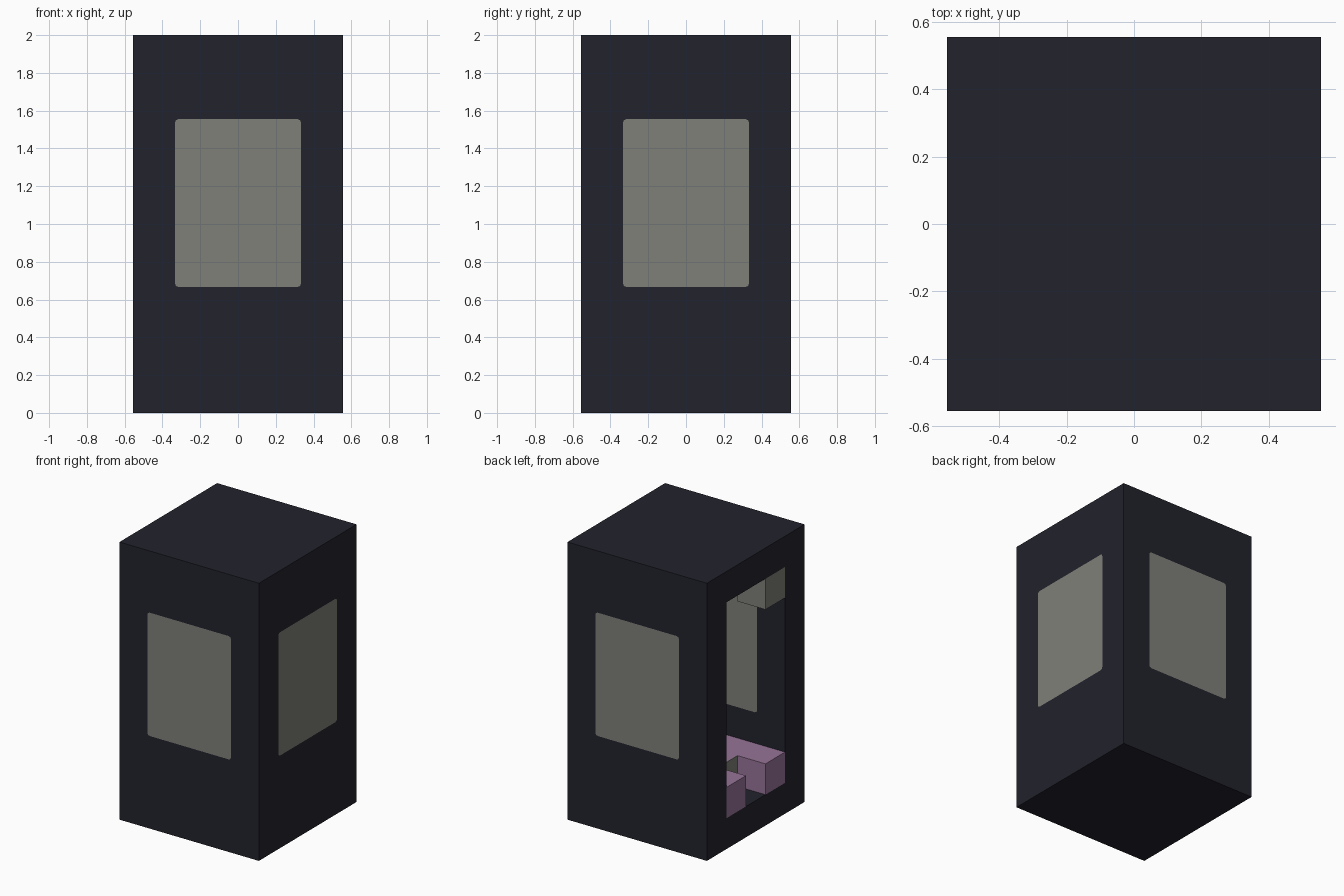
import bpy, bmesh, math
from mathutils import Matrix

U = 2 / 18          # module: the booth is 18 units tall and 10 wide

old = bpy.data.objects.get("Cube")
if old:
    bpy.data.objects.remove(old, do_unlink=True)


def material(name, rgb):
    m = bpy.data.materials.new(name)
    m.use_nodes = True
    m.diffuse_color = (*rgb, 1)
    m.node_tree.nodes["Principled BSDF"].inputs["Base Color"].default_value = (*rgb, 1)
    return m


DARK = material("dark navy", (0.016, 0.016, 0.026))
GREY = material("warm grey", (0.212, 0.214, 0.19))
PINK = material("dusty mauve", (0.31, 0.175, 0.315))


def box(name, lo, hi, mat, corner=0.0, turn=0.0):
    """Box between two corners in units; corner rounds the edges that run along y."""
    bm = bmesh.new()
    bmesh.ops.create_cube(bm, size=1)
    for v in bm.verts:
        v.co = [U * (a + (b - a) * (c + 0.5)) for a, b, c in zip(lo, hi, v.co)]
    if corner:
        edges = [e for e in bm.edges
                 if abs(e.verts[0].co.y - e.verts[1].co.y) > U]
        bmesh.ops.bevel(bm, geom=edges, offset=corner, segments=2,
                        profile=0.5, affect='EDGES')
    bm.transform(Matrix.Rotation(turn, 4, 'Z'))
    bmesh.ops.recalc_face_normals(bm, faces=bm.faces)
    me = bpy.data.meshes.new(name)
    bm.to_mesh(me)
    bm.free()
    me.materials.append(mat)
    ob = bpy.data.objects.new(name, me)
    bpy.context.collection.objects.link(ob)
    return ob


def cut(target, cutter):
    mod = target.modifiers.new("cut", 'BOOLEAN')
    mod.operation, mod.solver, mod.object = 'DIFFERENCE', 'EXACT', cutter
    bpy.context.view_layer.objects.active = target
    bpy.ops.object.modifier_apply(modifier=mod.name)
    bpy.data.objects.remove(cutter, do_unlink=True)


# Thick-walled shell, hollow and open on its -x side
shell = box("booth_shell", (-5, -5, 0), (5, 5, 18), DARK)
cut(shell, box("cavity_cutter", (-6, -3, 2), (3, 3, 16), DARK))

# Window panes set flush through the front, +x and back walls
for side, turn in (("front", 0), ("left", math.pi / 2), ("back", math.pi)):
    cut(shell, box("window_cutter", (-3, -5.5, 6), (3, -2.5, 14), DARK, 0.018, turn))
    box(side + "_window", (-3, -5, 6), (3, -3, 14), GREY, 0.018, turn)

# Raised interior floor with a grey riser facing the doorway
box("raised_floor", (-2.95, -3, 2), (3, 3, 4), PINK)
box("floor_riser", (-3, -1, 2), (-2.95, 1, 4), GREY)

# Blocks either side of the doorway step
for name, y in (("front", -3), ("back", 1)):
    box(name + "_step_block", (-5, y, 2), (-2.95, y + 2, 4), PINK)

# Overhead box in the doorway corner
box("overhead_box", (-5, -3, 14), (-3, -1, 16), GREY)
